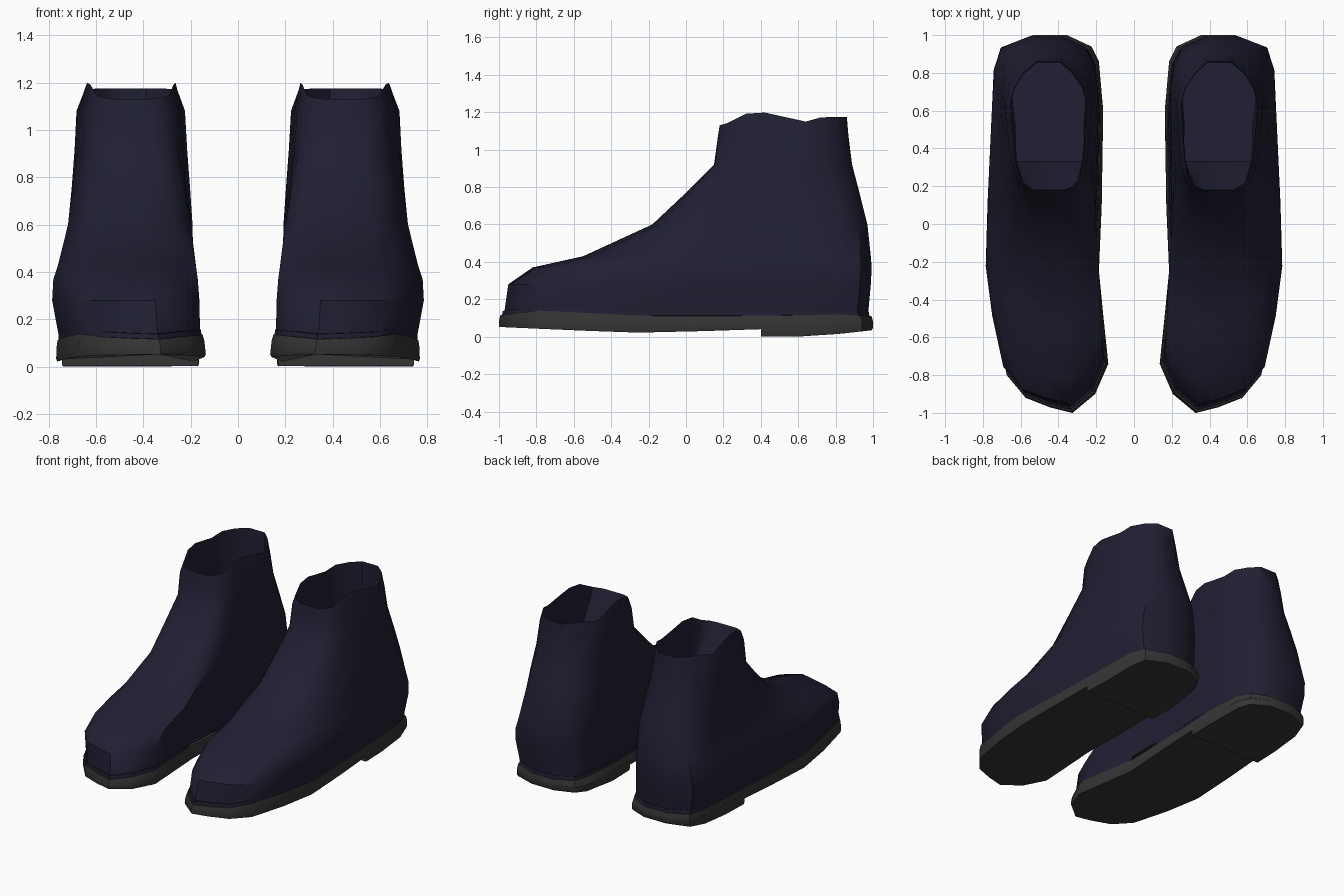
import bpy, bmesh, math

if "Cube" in bpy.data.objects:
    bpy.data.objects.remove(bpy.data.objects["Cube"])

# Plan outlines (x, y) of one boot, same point order: toe, outer side, heel, inner side
SOLE = [(.33, -1), (.45, -.97), (.58, -.92), (.68, -.80), (.74, -.52), (.775, -.25), (.765, .10),
        (.742, .60), (.732, .82), (.695, .94), (.54, 1), (.36, 1), (.23, .94), (.19, .86),
        (.167, .60), (.175, .10), (.19, -.25), (.165, -.50), (.14, -.74), (.21, -.90)]
CUFF = [(.36, .18), (.43, .18), (.54, .18), (.61, .22), (.645, .32), (.66, .42), (.67, .52),
        (.68, .64), (.655, .72), (.60, .80), (.52, .86), (.38, .86), (.31, .80), (.25, .72),
        (.225, .64), (.235, .52), (.24, .42), (.25, .32), (.27, .24), (.31, .20)]

# Height profiles along y
RIM = [(.18, 1.13), (.25, 1.15), (.31, 1.19), (.39, 1.205), (.64, 1.15), (.73, 1.175), (.86, 1.175)]
WELT = [(-1, .115), (-.8, .14), (-.2, .11), (.4, .11), (.8, .12), (1, .11)]
BOTTOM = [(-1, .052), (-.55, .032), (-.2, .02), (.4, .04), (1, .06)]
HEEL = [(.4, .005), (.6, 0), (.82, .015), (1, .035)]


def material(name, color):
    m = bpy.data.materials.new(name)
    m.diffuse_color = (*color, 1)
    m.use_nodes = True
    m.node_tree.nodes["Principled BSDF"].inputs["Base Color"].default_value = m.diffuse_color
    return m


def height(profile, y):
    if y <= profile[0][0]:
        return profile[0][1]
    for (a, p), (b, q) in zip(profile, profile[1:]):
        if y <= b:
            return p + (q - p) * (y - a) / (b - a)
    return profile[-1][1]


def ring(z, blend, y0, y1, x0, x1):
    """Blend sole to cuff outline, fit it to a box; z is a number or a profile."""
    pts = [(a[0] + (b[0] - a[0]) * blend, a[1] + (b[1] - a[1]) * blend) for a, b in zip(SOLE, CUFF)]
    xs, ys = [p[0] for p in pts], [p[1] for p in pts]
    out = []
    for x, y in pts:
        x = x0 + (x1 - x0) * (x - min(xs)) / (max(xs) - min(xs))
        y = y0 + (y1 - y0) * (y - min(ys)) / (max(ys) - min(ys))
        out.append((x, y, height(z, y) if isinstance(z, list) else z))
    return out


def square_front(pts, corners):
    """Move the named ring points so the front edge is straight."""
    for i, (x, y) in corners.items():
        pts[i] = (x, y, pts[i][2])
    return pts


def shifted(profile, dz):
    return [(y, z + dz) for y, z in profile]


def loft(name, rings, mat, cut_y=None, angle=35):
    bm = bmesh.new()
    loops = [[bm.verts.new(p) for p in r] for r in rings]
    n = len(loops[0])
    for a, b in zip(loops, loops[1:]):
        for i in range(n):
            j = (i + 1) % n
            bm.faces.new((a[i], a[j], b[j], b[i]))
    bm.faces.new(loops[0][::-1])
    bm.faces.new(loops[-1])
    if cut_y is not None:
        bmesh.ops.bisect_plane(bm, geom=bm.verts[:] + bm.edges[:] + bm.faces[:],
                               plane_co=(0, cut_y, 0), plane_no=(0, -1, 0), clear_outer=True)
        bmesh.ops.holes_fill(bm, edges=[e for e in bm.edges if e.is_boundary])
    bmesh.ops.recalc_face_normals(bm, faces=bm.faces)
    me = bpy.data.meshes.new(name)
    bm.to_mesh(me)
    bm.free()
    me.materials.append(mat)
    ob = bpy.data.objects.new(name, me)
    bpy.context.collection.objects.link(ob)
    bpy.ops.object.select_all(action='DESELECT')
    ob.select_set(True)
    bpy.context.view_layer.objects.active = ob
    bpy.ops.object.shade_smooth_by_angle(angle=math.radians(angle))
    ob.modifiers.new("other_boot", 'MIRROR')
    return ob


navy = material("navy_leather", (.014, .014, .033))
rubber = material("dark_rubber", (.036, .036, .036))

# Upper: outside from welt to rim, then lining down to the insole
floor = square_front(ring(.76, 1, .33, .86, .255, .645),
                     {17: (.257, .42), 18: (.258, .36), 19: (.262, .33), 0: (.35, .33),
                      1: (.45, .33), 2: (.55, .33), 3: (.64, .33), 4: (.643, .38)})
loft("boot_upper", [
    ring(shifted(WELT, -.01), 0, -.975, .972, .16, .752),
    ring(.28, 0, -.95, .988, .163, .785),
    ring(.37, .08, -.82, .993, .17, .78),
    ring(.43, .22, -.55, .988, .178, .76),
    ring(.60, .48, -.18, .97, .192, .718),
    ring(.76, .72, -.01, .93, .203, .702),
    ring(.92, .93, .15, .888, .215, .69),
    ring(1.08, 1, .172, .868, .224, .682),
    ring(RIM, 1, .18, .86, .25, .655),
    ring(1.08, 1, .20, .855, .252, .653),
    floor,
], navy, angle=40)

# Welt strip where the upper meets the sole
loft("welt_strip", [
    ring(shifted(WELT, -.01), 0, -.985, .982, .153, .758),
    ring(shifted(WELT, .02), 0, -.98, .978, .157, .757),
], navy)

# Sole with a slightly tapered edge
loft("sole", [
    ring(BOTTOM, 0, -.998, .99, .142, .764),
    ring(shifted(BOTTOM, .012), 0, -1, 1, .136, .768),
    ring(shifted(WELT, -.028), 0, -1, 1, .142, .766),
    ring(WELT, 0, -.992, .992, .15, .762),
], rubber)

# Heel block: rear part of the sole outline only
loft("heel_block", [
    ring(HEEL, 0, -.995, .992, .143, .764),
    ring(shifted(HEEL, .012), 0, -1, 1, .138, .768),
    ring(.075, 0, -1, 1, .138, .768),
], rubber, cut_y=.4)
